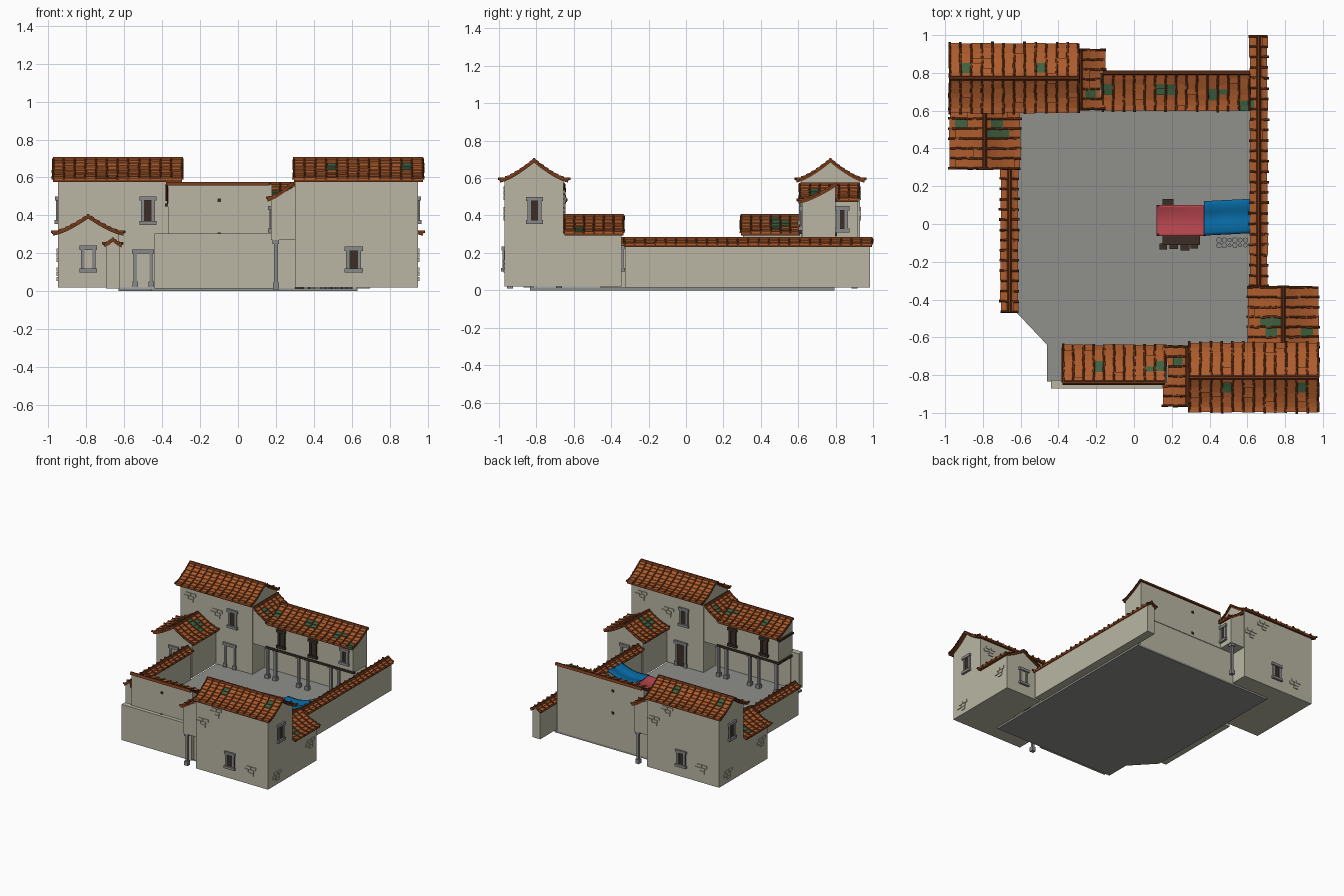
import bpy, bmesh, math, random
from mathutils import Matrix, Vector

if "Cube" in bpy.data.objects:
    bpy.data.objects.remove(bpy.data.objects["Cube"])
random.seed(4)

def material(name, r, g, b):
    m = bpy.data.materials.new(name)
    m.diffuse_color = [(c / 255) ** 2.2 for c in (r, g, b)] + [1]
    m.use_nodes = True
    m.node_tree.nodes["Principled BSDF"].inputs["Base Color"].default_value = m.diffuse_color
    return m
WALL = material("plaster", 184, 181, 162)
GROUND = material("paving", 142, 142, 138)
STONE = material("grey stone", 136, 136, 136)
TILE = material("terracotta", 172, 92, 48)
RUST = material("dark terracotta", 112, 58, 32)
MOSS = material("moss", 66, 98, 66)
WOOD = material("dark wood", 62, 50, 42)
RED = material("red cloth", 178, 70, 78)
BLUE = material("blue cloth", 16, 104, 160)

NORMAL = Matrix.Identity(4)
FLIP = Matrix.Translation((0, -0.04, 0)) @ Matrix.Rotation(math.pi, 4, 'Z')
M = NORMAL   # the two halves of the compound are half-turn copies
HEX = [(0, 1, 2, 3), (4, 5, 6, 7), (0, 1, 5, 4), (1, 2, 6, 5), (2, 3, 7, 6), (3, 0, 4, 7)]
MOSSY = [(-.23, .68, .03), (-.12, .72, .04), (.17, .72, .035), (.44, .70, .035), (.6, .63, .03),
         (-.73, .50, .055), (-.9, .53, .03), (-.88, .83, .025), (-.5, .83, .025)]

def obj(name, verts, faces, mats, idx=None):
    me = bpy.data.meshes.new(name)
    me.from_pydata([M @ Vector(v) for v in verts], [], faces)
    for m in mats:
        me.materials.append(m)
    if idx:
        me.polygons.foreach_set("material_index", idx)
    bm = bmesh.new()
    bm.from_mesh(me)
    bmesh.ops.recalc_face_normals(bm, faces=bm.faces)
    bm.to_mesh(me)
    bm.free()
    o = bpy.data.objects.new(name, me)
    bpy.context.collection.objects.link(o)
    return o

def box(name, x0, x1, y0, y1, z0, z1, mat):
    v = [(x, y, z) for z in (z0, z1) for x, y in ((x0, y0), (x1, y0), (x1, y1), (x0, y1))]
    return obj(name, v, HEX, [mat])

def prism(name, pts, axis, a, b, mat):
    put = {'x': lambda p, k: (k, p[0], p[1]), 'y': lambda p, k: (p[0], k, p[1]),
           'z': lambda p, k: (p[0], p[1], k)}[axis]
    n = len(pts)
    v = [put(p, k) for k in (a, b) for p in pts]
    f = [tuple(range(n)), tuple(range(n, 2 * n))]
    f += [(i, (i + 1) % n, n + (i + 1) % n, n + i) for i in range(n)]
    return obj(name, v, f, [mat])

def sag(t, zr, ze):          # upswept roof curve, ridge t=0, eave t=1
    return ze + (zr - ze) * max(0.0, 1 - t) ** 1.4

def gable_body(name, axis, a, b, mid, half, roof_half, zr, ze, z0=.02):
    ts = [1 - i / 3 for i in range(7)]
    top = [(mid + t * half, sag(abs(t) * half / roof_half, zr, ze) - .01) for t in ts]
    return prism(name, [(mid - half, z0), (mid + half, z0)] + top, axis, a, b, WALL)

def slope(name, start, u, d, length, width, zr, ze, rows, step=.056):
    """One tiled roof pitch: under-sheet, stepped tiles, raised cover ribs, ridge caps."""
    S, U, D = Vector((*start, 0)), Vector((*u, 0)), Vector((*d, 0))
    P = lambda a, t, h: S + U * a + D * (t * width) + Vector((0, 0, sag(t, zr, ze) + h))
    v, f, idx = [], [], []
    def cell(ps, k):
        n = len(v)
        v.extend(ps)
        f.extend(tuple(n + i for i in q) for q in HEX)
        idx.extend([k] * 6)
    cols = max(1, round(length / step))
    w = length / cols
    for r in range(rows):
        t0, t1 = r / rows, (r + 1) / rows
        cell([P(a, t, h) for h in (-.012, 0) for a, t in ((0, t0), (length, t0), (length, t1), (0, t1))], 1)
        for c in range(cols):
            a0, a1 = c * w + .002, (c + 1) * w - .002
            hi = random.uniform(.006, .011)
            m = S + U * (a0 + w / 2) + D * ((t0 + t1) / 2 * width)
            green = any((m.x - x) ** 2 + (m.y - y) ** 2 < q * q for x, y, q in MOSSY)
            tl = t1 + .005 / width * random.random()
            cell([P(a0, t0, -.002), P(a1, t0, -.002), P(a1, tl, -.002), P(a0, tl, -.002),
                  P(a0, t0, .002), P(a1, t0, .002), P(a1, tl, hi), P(a0, tl, hi)], 2 if green else 0)
        for c in range(cols + 1):
            a = c * w + random.uniform(-.002, .002)
            tl = t1 + (random.uniform(.0, .012) / width if r == rows - 1 else 0)
            cell([P(a - .007, t0, 0), P(a + .007, t0, 0), P(a + .007, tl, .002), P(a - .007, tl, .002),
                  P(a - .003, t0, .009), P(a + .003, t0, .009), P(a + .003, tl, .015), P(a - .003, tl, .015)], 1)
    for c in range(cols):
        a0, a1 = c * w, (c + 1) * w + .004
        q = [S + U * a + D * e + Vector((0, 0, zr + h)) for h, k in ((-.008, .013), (.012, .005))
             for a, e in ((a0, -k), (a1, -k), (a1, k), (a0, k))]
        cell(q, 1)
    return obj(name, v, f, [TILE, RUST, MOSS], idx)

def opening(name, c, n, w, z0, z1, frame=STONE, panel=WOOD, door=False):
    """Framed window or door on the wall plane through c with outward normal n."""
    def bar(part, s0, s1, a, b, out, mat):
        p = [(c[0] - n[1] * s + n[0] * o, c[1] + n[0] * s + n[1] * o) for s, o in ((s0, -.012), (s1, out))]
        xs, ys = sorted(q[0] for q in p), sorted(q[1] for q in p)
        box(name + part, *xs, *ys, a, b, mat)
    h = w / 2
    bar("_panel", -h, h, z0, z1, .003, panel)
    for s in (-1, 1):
        bar("_jamb", *sorted((s * h, s * (h - .018))), z0, z1, .010, frame)
    bar("_lintel", -h - .008, h + .008, z1 - .022, z1, .016, frame)
    if door:
        for s in (-1, 1):
            bar("_plinth", *sorted((s * (h + .006), s * (h - .022))), z0, z0 + .03, .014, frame)
    else:
        bar("_sill", -h - .008, h + .008, z0, z0 + .02, .018, frame)

def bricks(c, n):            # patch of exposed masonry
    for s, z in ((-.025, 0), (.022, 0), (-.005, .025), (.042, .025), (.018, -.025)):
        x, y = c[0] - n[1] * s, c[1] + n[0] * s
        ex, ey = (.02, .006) if n[0] == 0 else (.006, .02)
        box("exposed_brick", x - ex, x + ex, y - ey, y + ey, c[2] + z - .011, c[2] + z + .011, WALL)

def column(x, y, top=.275):
    box("column_shaft", x - .010, x + .010, y - .010, y + .010, .01, top, STONE)
    box("column_base", x - .016, x + .016, y - .016, y + .016, .01, .045, STONE)
    box("column_capital", x - .017, x + .017, y - .017, y + .017, top - .025, top, STONE)

def half(flip):
    global M
    M = FLIP if flip else NORMAL
    # main house
    gable_body("house_walls", 'x', -.95, -.30, .772, .158, .185, .695, .585)
    for s in (-1, 1):
        slope("house_roof", (-.975, .772), (1, 0), (0, s), .68, .182, .695, .588, 7)
    opening("house_upper_window", (-.475, .614), (0, -1), .075, .35, .50)
    opening("house_door", (-.50, .614), (0, -1), .10, .02, .22, panel=WOOD if flip else WALL, door=True)
    opening("house_side_window", (-.95, .77), (-1, 0), .075, .355, .50)
    opening("house_outer_window", (-.61, .93), (0, 1), .08, .10, .235)
    for x, z in ((-.47, .52), (-.78, .13), (-.35, .41)):
        bricks((x, .93, z), (0, 1))
    bricks((-.95, .83, .09), (-1, 0))
    bricks((-.63, .614, .43), (0, -1))
    bricks((-.87, .614, .50), (0, -1))
    # side annex
    gable_body("annex_walls", 'y', .305, .62, -.79, .16, .19, .405, .305)
    for s in (-1, 1):
        slope("annex_roof", (-.79, .295), (0, 1), (s, 0), .315, .185, .395, .305, 6)
    opening("annex_window", (-.79, .305), (0, -1), .075, .10, .24, panel=WALL)
    bricks((-.95, .40, .19), (-1, 0))
    # stair shed leaning on the house
    prism("shed_walls", [(-.30, .27), (-.175, .27), (-.175, .48), (-.30, .555)], 'y', .62, .92, WALL)
    slope("shed_roof", (-.285, .61), (0, 1), (1, 0), .312, .13, .565, .485, 5)
    opening("shed_window", (-.175, .835), (1, 0), .06, .31, .45)
    column(-.20, .90)
    # gallery wing
    end = .37 if flip else .605
    prism("gallery_upper", [(.62, .27), (.80, .27), (.80, .562), (.71, .505), (.62, .47)], 'x', -.18, end, WALL)
    box("gallery_lower_wall", -.30, end, .775, .795, .015, .27, WALL)
    slope("gallery_roof", (-.165, .80), (1, 0), (0, -1), end + .17, .198, .565, .475, 7)
    box("gallery_beam", -.18, end + .012, .612, .63, .265, .282, WOOD)
    for x in (-.04, .245):
        opening("gallery_window", (x, .62), (0, -1), .065, .30, .45, frame=WOOD)
    if not flip:
        opening("gallery_end_window", (.53, .62), (0, -1), .07, .32, .45)
    for x in (-.18, -.11, .10, .18) + ((.34,) if flip else (.39, .46)):
        column(x, .64)
    for z in (.30, .48):
        box("beam_end", .09, .108, .79, .806, z - .009, z + .009, WOOD)
    if flip:                 # open end and low outer wall
        for z in (.275, .455):
            box("end_beam", .362, .385, .615, .80, z - .008, z + .008, WOOD)
        box("low_outer_wall", -.19, .44, .785, .83, .015, .305, WALL)
    M = NORMAL
half(False)
half(True)

# courtyard paving with cut corner
prism("courtyard", [(-.63, -.46), (-.46, -.64), (-.46, -.835), (.63, -.835), (.63, .795), (-.63, .795)],
      'z', 0, .015, GROUND)

# boundary walls with tiled coping
for x, y0, y1 in ((-.66, -.47, .30), (.66, -.335, 1.0)):
    box("boundary_wall", x - .035, x + .035, y0 + .012, y1 - .015, .015, .25, WALL)
    prism("boundary_wall_top", [(x - .035, .245), (x + .035, .245), (x, .268)], 'y', y0 + .012, y1 - .015, WALL)
    for s in (-1, 1):
        slope("coping", (x, y0 + .006), (0, 1), (s, 0), y1 - y0 - .012, .045, .272, .243, 2)

# market stall: two sagging cloths on poles
def cloth(name, x0, x1, y0, y1, fn, mat, n=12):
    v = [(x0 + (x1 - x0) * i / n, y0 + (y1 - y0) * j / n + .012 * (i / n) * (mat is BLUE), fn(i / n, j / n))
         for i in range(n + 1) for j in range(n + 1)]
    k = n + 1
    f = [(i * k + j, i * k + k + j, i * k + k + j + 1, i * k + j + 1) for i in range(n) for j in range(n)]
    o = obj(name, v, f, [mat])
    o.modifiers.new("thickness", 'SOLIDIFY').thickness = .005
    for p in o.data.polygons:
        p.use_smooth = True
cloth("red_awning", .12, .38, -.062, .10, lambda a, b: .19 + .012 * a - .02 * math.sin(math.pi * b) * (1 - a * .5), RED)
cloth("blue_awning", .37, .615, -.06, .12,
      lambda a, b: .205 + .04 * a - .022 * math.sin(math.pi * a) + .006 * math.sin(9 * b), BLUE)
for x in (.13, .375):
    for y in (-.055, .095):
        box("awning_pole", x - .005, x + .005, y - .005, y + .005, .01, .19, WOOD)
box("stall_table", .15, .35, -.11, -.05, .06, .07, WOOD)
for x in (.16, .34):
    box("table_leg", x - .008, x + .008, -.105, -.055, .01, .06, WOOD)
for x, y, s in ((.155, -.12, .02), (.21, -.115, .022), (.27, -.12, .025), (.32, -.115, .02), (.18, .11, .028)):
    box("crate", x - s, x + s, y - s * .8, y + s * .8, .012, .012 + s * 2, WOOD)
for i in range(12):          # heap of pots beside the wall
    x, y, s = .45 + (i % 6) * .028, -.085 - (i // 6) * .028, random.uniform(.010, .016)
    prism("pot", [(x + s * math.cos(k * math.pi / 4), y + s * math.sin(k * math.pi / 4)) for k in range(8)],
          'z', .012, .035 + s, STONE)
